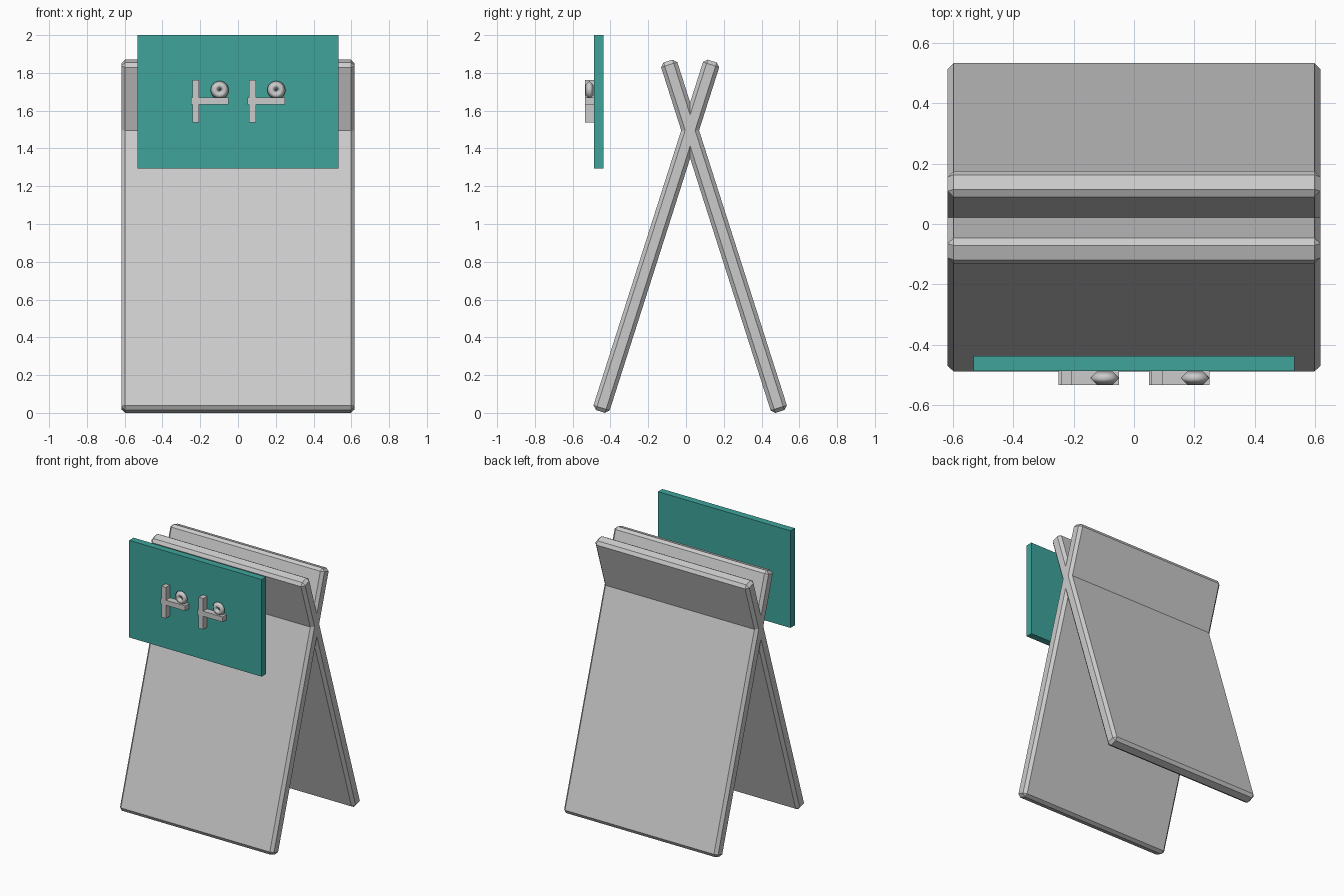
import bpy
from math import radians, pi

if "Cube" in bpy.data.objects:
    bpy.data.objects.remove(bpy.data.objects["Cube"])

teal = bpy.data.materials.new("teal")
teal.diffuse_color = (0.05, 0.37, 0.33, 1)
teal.use_nodes = True
teal.node_tree.nodes["Principled BSDF"].inputs["Base Color"].default_value = teal.diffuse_color


def box(name, loc, size, rot_x=0.0, bevel=0.0):
    bpy.ops.mesh.primitive_cube_add(size=1, location=loc)
    ob = bpy.context.object
    ob.name = name
    ob.scale = size
    bpy.ops.object.transform_apply(location=False, rotation=False, scale=True)
    ob.rotation_euler.x = rot_x
    if bevel:
        mod = ob.modifiers.new("chamfer", 'BEVEL')
        mod.width = bevel
        mod.segments = 1
    return ob


# Two crossed, chamfered boards leaning against each other
for name, side in (("front_board", -1), ("back_board", 1)):
    box(name, (0, 0.022 + side * 0.179, 0.935), (1.236, 0.09, 1.947),
        rot_x=side * radians(17.7), bevel=0.02)

# Sign plate in front of the boards
plate = box("sign_plate", (0, -0.463, 1.6475), (1.064, 0.05, 0.705))
plate.data.materials.append(teal)

# Two identical sets of raised fittings on the plate
for label, dx in (("left", -0.15), ("right", 0.15)):
    box(label + "_upright", (dx - 0.074, -0.511, 1.65), (0.036, 0.046, 0.225))
    box(label + "_crossbar", (dx, -0.511, 1.652), (0.2, 0.046, 0.037))
    bpy.ops.mesh.primitive_torus_add(
        major_segments=24, minor_segments=4, major_radius=0.026,
        minor_radius=0.022, location=(dx + 0.053, -0.511, 1.709),
        rotation=(pi / 2, 0, 0))
    ring = bpy.context.object
    ring.name = label + "_ring"
    bpy.ops.object.shade_smooth()
